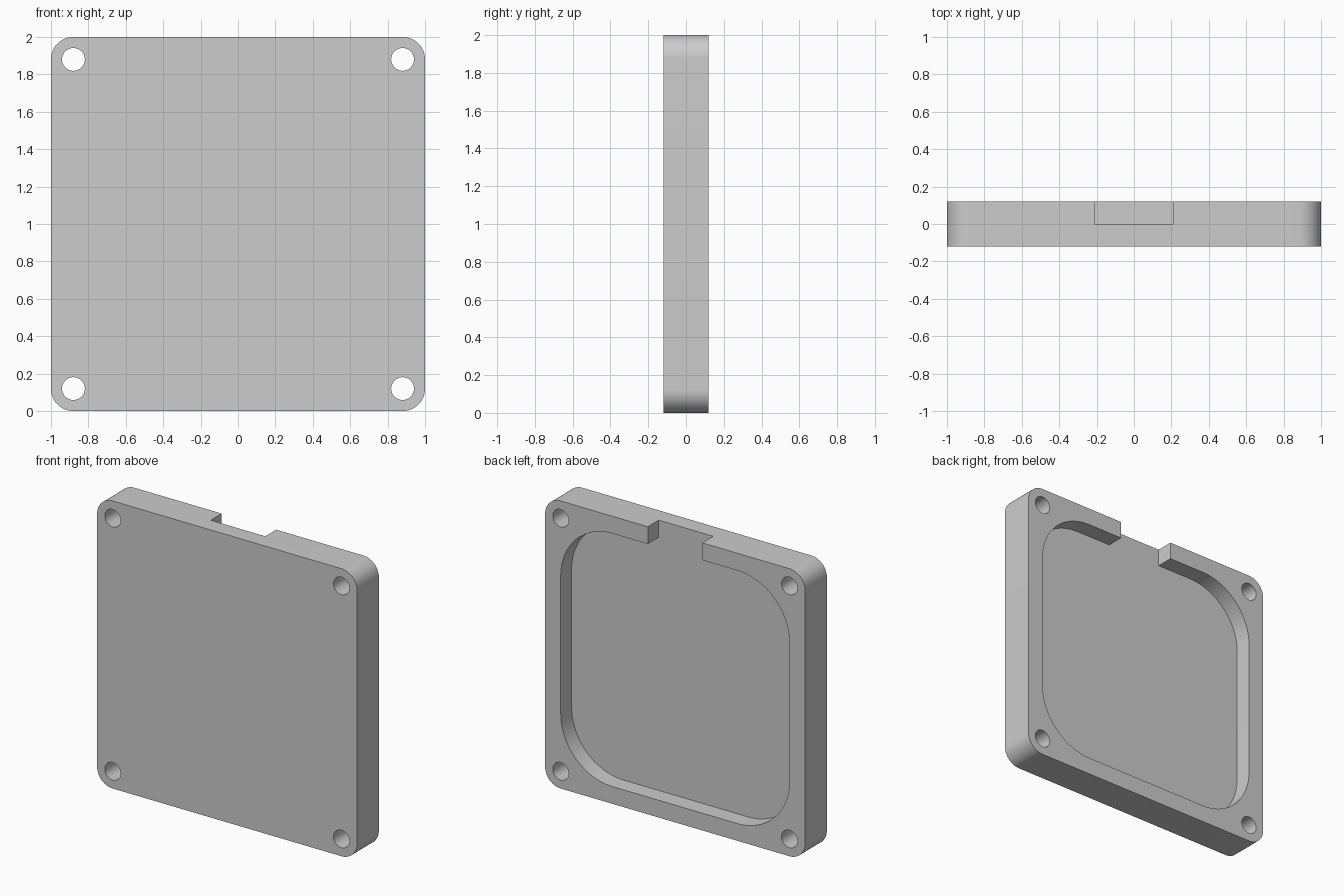
import bpy, bmesh
from math import pi, sin, cos, radians

if "Cube" in bpy.data.objects:
    bpy.data.objects.remove(bpy.data.objects["Cube"], do_unlink=True)

HALF, DEPTH = 1.0, 0.12        # half width and half thickness of the plate
INSET = 0.88                   # hole centres and recess half width
NOTCH = 0.21                   # notch half width

grey = bpy.data.materials.new("light grey")
grey.use_nodes = True
colour = (0.604, 0.604, 0.604, 1)
grey.diffuse_color = colour
grey.node_tree.nodes["Principled BSDF"].inputs["Base Color"].default_value = colour


def arc(cx, cz, r, start, sweep, steps):
    return [(cx + r * cos(start + sweep * i / steps),
             cz + r * sin(start + sweep * i / steps)) for i in range(steps + 1)]


def rounded_square(half, r, steps=24):
    """Outline starting at the right end of the top edge, counter-clockwise."""
    k, points = half - r, []
    for i, (sx, sz) in enumerate([(-1, 1), (-1, -1), (1, -1), (1, 1)]):
        points += arc(sx * k, sz * k, r, pi / 2 * (i + 1), pi / 2, steps)
    return points


def prism(name, outline, y0, y1):
    """Extrude an x-z outline along y."""
    bm = bmesh.new()
    face = bm.faces.new([bm.verts.new((x, y0, z + HALF)) for x, z in outline])
    side = bmesh.ops.extrude_face_region(bm, geom=[face])["geom"]
    verts = [v for v in side if isinstance(v, bmesh.types.BMVert)]
    bmesh.ops.translate(bm, verts=verts, vec=(0, y1 - y0, 0))
    bmesh.ops.recalc_face_normals(bm, faces=bm.faces)
    mesh = bpy.data.meshes.new(name)
    bm.to_mesh(mesh)
    bm.free()
    mesh.materials.append(grey)
    obj = bpy.data.objects.new(name, mesh)
    bpy.context.collection.objects.link(obj)
    return obj


# Plate with rounded corners
plate = prism("cover_plate", rounded_square(HALF, 0.12), -DEPTH, DEPTH)

# Back recess, opened through the top rim by the cable notch
notch = [(NOTCH, INSET), (NOTCH, 1.1), (-NOTCH, 1.1), (-NOTCH, INSET)]
cutters = [prism("recess_cutter", notch + rounded_square(INSET, 0.4), 0, 0.2)]

# Corner screw holes
for sx in (-1, 1):
    for sz in (-1, 1):
        circle = arc(sx * INSET, sz * INSET, 0.061, 0, 2 * pi, 48)[:-1]
        cutters.append(prism("hole_cutter", circle, -0.2, 0.2))

for cutter in cutters:
    cutter.hide_render = True
    cut = plate.modifiers.new(cutter.name, 'BOOLEAN')
    cut.operation, cut.solver, cut.object = 'DIFFERENCE', 'EXACT', cutter

# Bake the cuts and drop the cutters
depsgraph = bpy.context.evaluated_depsgraph_get()
result = bpy.data.meshes.new_from_object(plate.evaluated_get(depsgraph))
plate.modifiers.clear()
plate.data = result
for cutter in cutters:
    bpy.data.objects.remove(cutter, do_unlink=True)

# Smooth curved walls, keep the rims sharp
bpy.ops.object.select_all(action='DESELECT')
plate.select_set(True)
bpy.context.view_layer.objects.active = plate
bpy.ops.object.shade_smooth_by_angle(angle=radians(30))
